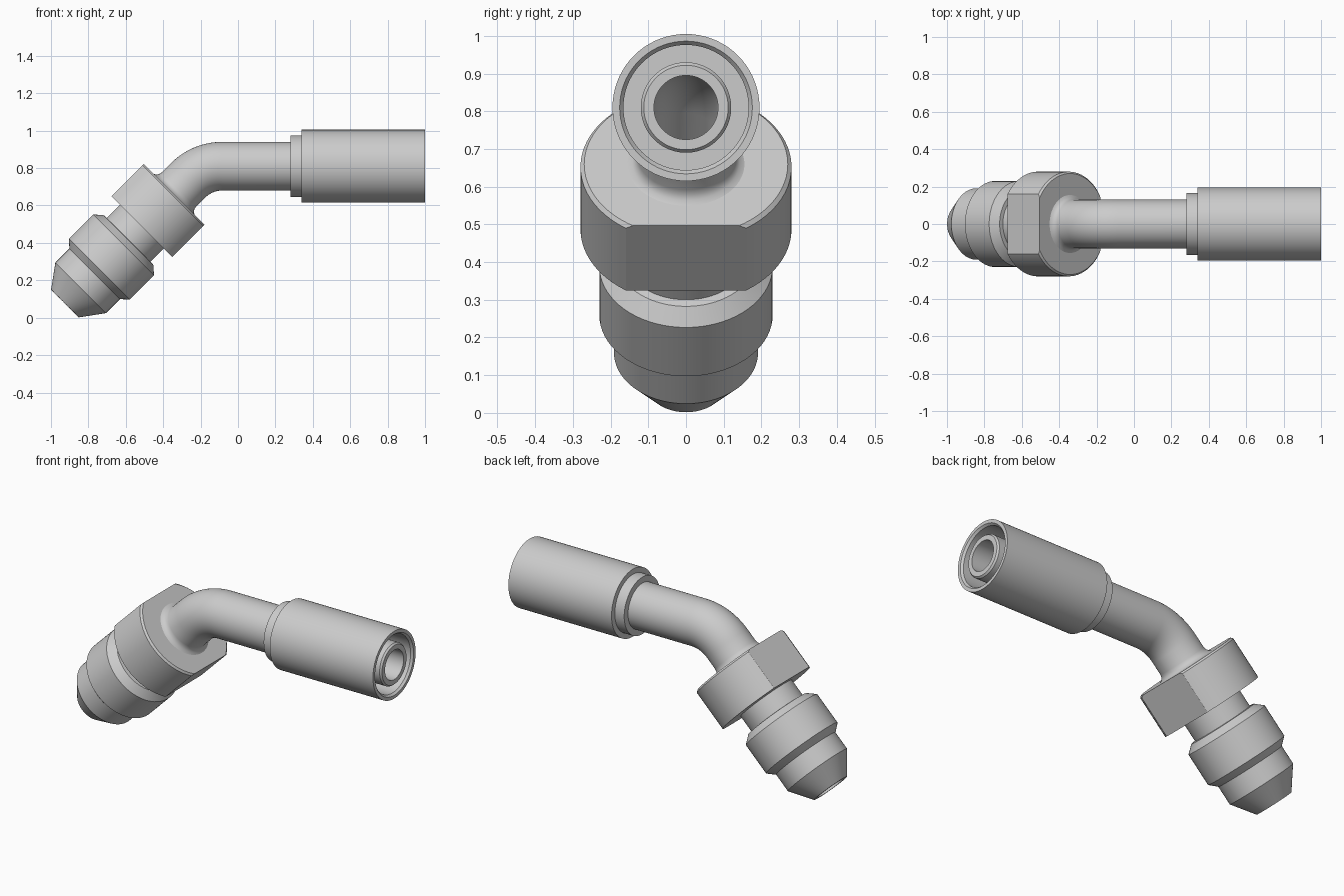
import bpy, bmesh, math
from mathutils import Vector

cube = bpy.data.objects.get("Cube")
if cube:
    bpy.data.objects.remove(cube, do_unlink=True)

# One plain steel colour
steel = bpy.data.materials.new("plain_steel")
steel.use_nodes = True
steel.diffuse_color = (0.6, 0.6, 0.6, 1)
steel.node_tree.nodes["Principled BSDF"].inputs["Base Color"].default_value = (0.6, 0.6, 0.6, 1)

# Centre line: straight 45 degree leg, bend, straight horizontal leg
SEGMENTS = 72
NOSE = Vector((-0.925, 0, 0.076))
AXIS_Z = 0.81
TURN = math.pi / 4
TANGENT = 0.107
RADIUS = TANGENT / math.tan(TURN / 2)
LEG = (AXIS_Z - NOSE.z) / math.sin(TURN) - TANGENT
ARC = RADIUS * TURN
BEND_X = NOSE.x + AXIS_Z - NOSE.z + TANGENT
SLOPE = Vector((math.cos(TURN), 0, math.sin(TURN)))


def along(x):
    """Distance along the centre line for an x on the horizontal leg."""
    return LEG + ARC + x - BEND_X


def centre_line(s):
    if s <= LEG:
        return NOSE + SLOPE * s, SLOPE
    if s < LEG + ARC:
        a = TURN - (s - LEG) / RADIUS
        pos = Vector((BEND_X - RADIUS * math.sin(a), 0, AXIS_Z - RADIUS + RADIUS * math.cos(a)))
        return pos, Vector((math.cos(a), 0, math.sin(a)))
    return Vector((BEND_X + s - LEG - ARC, 0, AXIS_Z)), Vector((1, 0, 0))


def turned_part(name, profile, flats=None):
    """Revolve a closed (distance, radius) profile about the centre line."""
    bm = bmesh.new()
    rings = []
    for s, r in profile:
        pos, d = centre_line(s)
        up = Vector((-d.z, 0, d.x))
        ring = []
        for i in range(SEGMENTS):
            a = math.tau * i / SEGMENTS
            ring.append(bm.verts.new(pos + r * (math.cos(a) * Vector((0, 1, 0)) + math.sin(a) * up)))
        rings.append(ring)
    for k, ring in enumerate(rings):
        after = rings[(k + 1) % len(rings)]
        for i in range(SEGMENTS):
            j = (i + 1) % SEGMENTS
            bm.faces.new((ring[i], ring[j], after[j], after[i]))
    # Cut a pair of opposite wrench flats
    if flats:
        for sign in (-1, 1):
            normal = Vector((-SLOPE.z, 0, SLOPE.x)) * sign
            bmesh.ops.bisect_plane(bm, geom=bm.verts[:] + bm.edges[:] + bm.faces[:],
                                   plane_co=NOSE + normal * flats, plane_no=normal,
                                   clear_outer=True)
            rim = [e for e in bm.edges if e.is_boundary]
            bmesh.ops.holes_fill(bm, edges=rim, sides=0)
    bmesh.ops.recalc_face_normals(bm, faces=bm.faces[:])
    mesh = bpy.data.meshes.new(name)
    bm.to_mesh(mesh)
    bm.free()
    mesh.materials.append(steel)
    obj = bpy.data.objects.new(name, mesh)
    bpy.context.collection.objects.link(obj)
    bpy.ops.object.select_all(action='DESELECT')
    obj.select_set(True)
    bpy.context.view_layer.objects.active = obj
    bpy.ops.object.shade_smooth_by_angle(angle=math.radians(30))
    return obj


# Coned nose, threaded body and neck
turned_part("nose_body", [
    (0, 0.085), (0, 0.105), (0.118, 0.191), (0.224, 0.191), (0.26, 0.23),
    (0.443, 0.23), (0.48, 0.188), (0.482, 0.165), (0.65, 0.165), (0.65, 0.085)])

# Round nut with two flats and a chamfered rear rim
turned_part("wrench_nut", [
    (0.582, 0.1), (0.582, 0.28), (0.815, 0.28), (0.825, 0.27), (0.825, 0.1)], flats=0.23)

# Bent tube with a small fillet at the nut and a bore right through
bend = [LEG + ARC * i / 16 for i in range(17)]
end = along(1)
tube = [(0.65, 0.13), (0.815, 0.155), (0.825, 0.155), (0.832, 0.142), (0.845, 0.133), (0.86, 0.13)]
tube += [(s, 0.13) for s in bend]
tube += [(along(0.36), 0.13), (along(0.37), 0.12), (end - 0.01, 0.12), (end, 0.112), (end, 0.085)]
tube += [(s, 0.085) for s in reversed(bend)]
tube += [(0.65, 0.085)]
turned_part("bent_tube", tube)

# Collar and hollow crimp sleeve
turned_part("collar", [
    (along(0.28), 0.1), (along(0.28), 0.165), (along(0.35), 0.165), (along(0.35), 0.1)])
turned_part("crimp_sleeve", [
    (along(0.34), 0.1), (along(0.34), 0.195), (end, 0.195), (end, 0.176),
    (end - 0.012, 0.166), (along(0.45), 0.166), (along(0.45), 0.1)])
